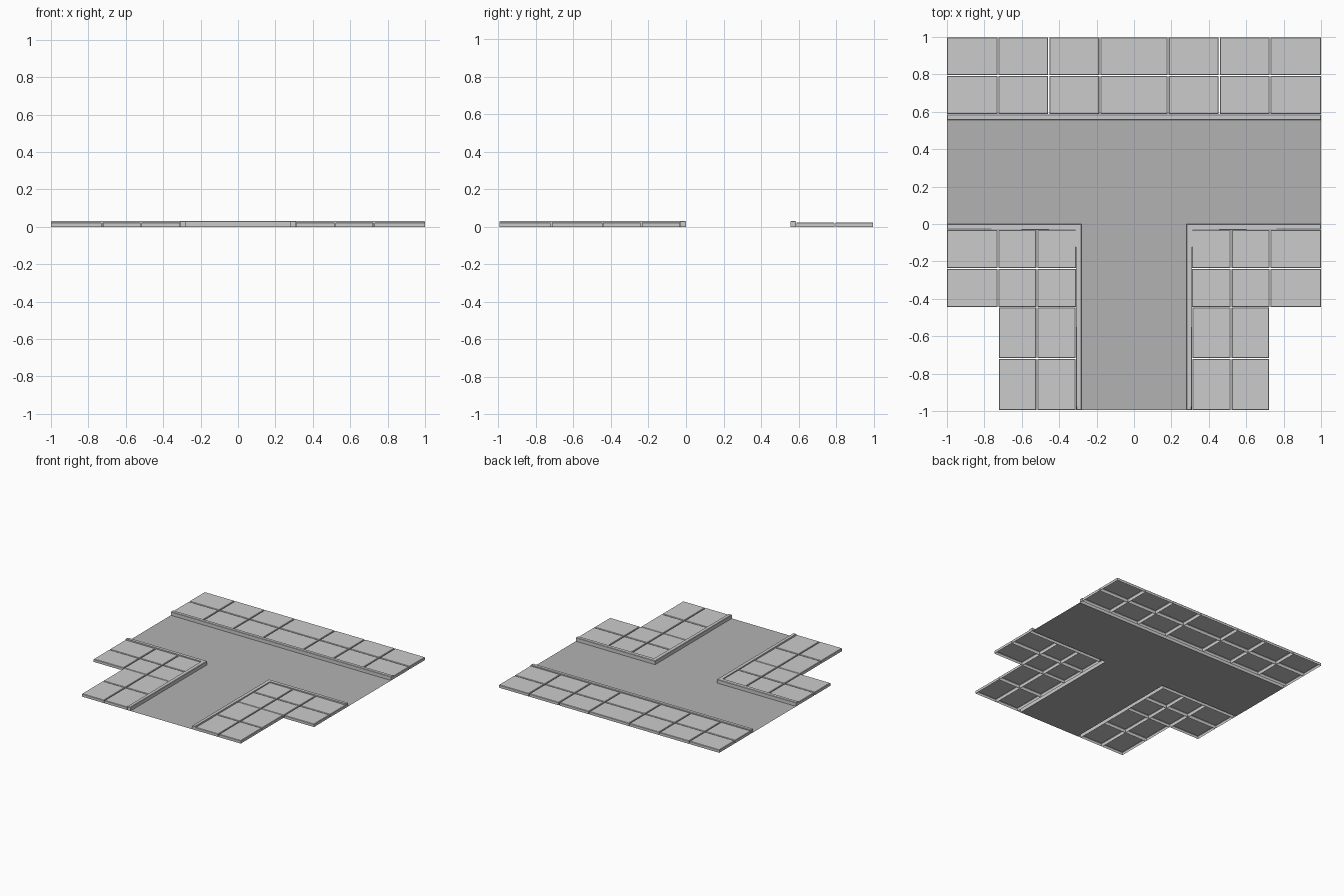
import bpy, bmesh

if "Cube" in bpy.data.objects:
    bpy.data.objects.remove(bpy.data.objects["Cube"])

TILE_H, CURB_H, CURB_W = 0.024, 0.031, 0.029
EDGE = 0.994          # front/back limit
ROAD_X = 0.28         # half width of side road
ROAD_Y = 0.557        # far edge of the main road
GAP = 0.0035          # half of the joint between tiles


def make_object(name, bm):
    bmesh.ops.recalc_face_normals(bm, faces=bm.faces)
    mesh = bpy.data.meshes.new(name)
    bm.to_mesh(mesh)
    bm.free()
    obj = bpy.data.objects.new(name, mesh)
    bpy.context.collection.objects.link(obj)
    return obj


def shell(bm, outline, height, chamfer=0.0):
    """Open-bottomed slab from an outline, with chamfered top edges."""
    bot = [bm.verts.new((x, y, 0)) for x, y in outline]
    top = [bm.verts.new((x, y, height)) for x, y in outline]
    n = len(outline)
    for i in range(n):
        j = (i + 1) % n
        bm.faces.new((bot[i], bot[j], top[j], top[i]))
    face = bm.faces.new(top)
    if chamfer:
        bmesh.ops.bevel(bm, geom=list(face.edges), offset=chamfer,
                        segments=1, affect='EDGES')


def rect(x0, x1, y0, y1):
    return [(x0, y0), (x1, y0), (x1, y1), (x0, y1)]


def tile_grid(name, xs, ys, ox=(0, 0), oy=(0, 0)):
    """One tile per grid cell, with joints between neighbours."""
    bm = bmesh.new()
    for x0, x1 in zip(xs, xs[1:]):
        for y0, y1 in zip(ys, ys[1:]):
            gx0 = 0 if x0 == xs[0] else GAP
            gx1 = 0 if x1 == xs[-1] else GAP
            gy0 = 0 if y0 == ys[0] else GAP
            gy1 = 0 if y1 == ys[-1] else GAP
            shell(bm, rect(x0 + gx0, x1 - gx1, y0 + gy0, y1 - gy1), TILE_H, 0.003)
    return make_object(name, bm)


# T-shaped road surface
bm = bmesh.new()
r = ROAD_X
pts = [(-1, 0), (-r, 0), (-r, -EDGE), (r, -EDGE), (r, 0), (1, 0), (1, ROAD_Y), (-1, ROAD_Y)]
bm.faces.new([bm.verts.new((x, y, 0)) for x, y in pts])
road = make_object("road_surface", bm)
mat = bpy.data.materials.new("asphalt")
mat.diffuse_color = (0.45, 0.45, 0.45, 1)
mat.use_nodes = True
mat.node_tree.nodes["Principled BSDF"].inputs["Base Color"].default_value = mat.diffuse_color
road.data.materials.append(mat)

# Far pavement and its curb
curb_back = ROAD_Y + CURB_W
tile_grid("far_pavement", [-1, -0.727, -0.455, -0.182, 0.182, 0.455, 0.727, 1],
          [curb_back + 0.003, 0.794, EDGE + 0.003])
bm = bmesh.new()
shell(bm, rect(-1, 1, ROAD_Y, curb_back), CURB_H, 0.003)
make_object("far_curb", bm)

# Corner pavements and L-shaped curbs, mirrored left and right
inner = ROAD_X + CURB_W
bm = bmesh.new()
shell(bm, [(1, 0), (r, 0), (r, -EDGE), (inner, -EDGE), (inner, -CURB_W), (1, -CURB_W)],
      CURB_H, 0.003)
near = [make_object("corner_curbs", bm),
        tile_grid("corner_pavements", [inner + 0.001, 0.519, 0.727, 1],
                  [-0.443, -0.238, -CURB_W - 0.002]),
        tile_grid("side_pavements", [inner + 0.003, 0.519, 0.721],
                  [-EDGE, -0.719, -0.446])]
for obj in near:
    mirror = obj.modifiers.new("mirror", 'MIRROR')
    mirror.use_axis = (True, False, False)
    mirror.use_mirror_merge = False
